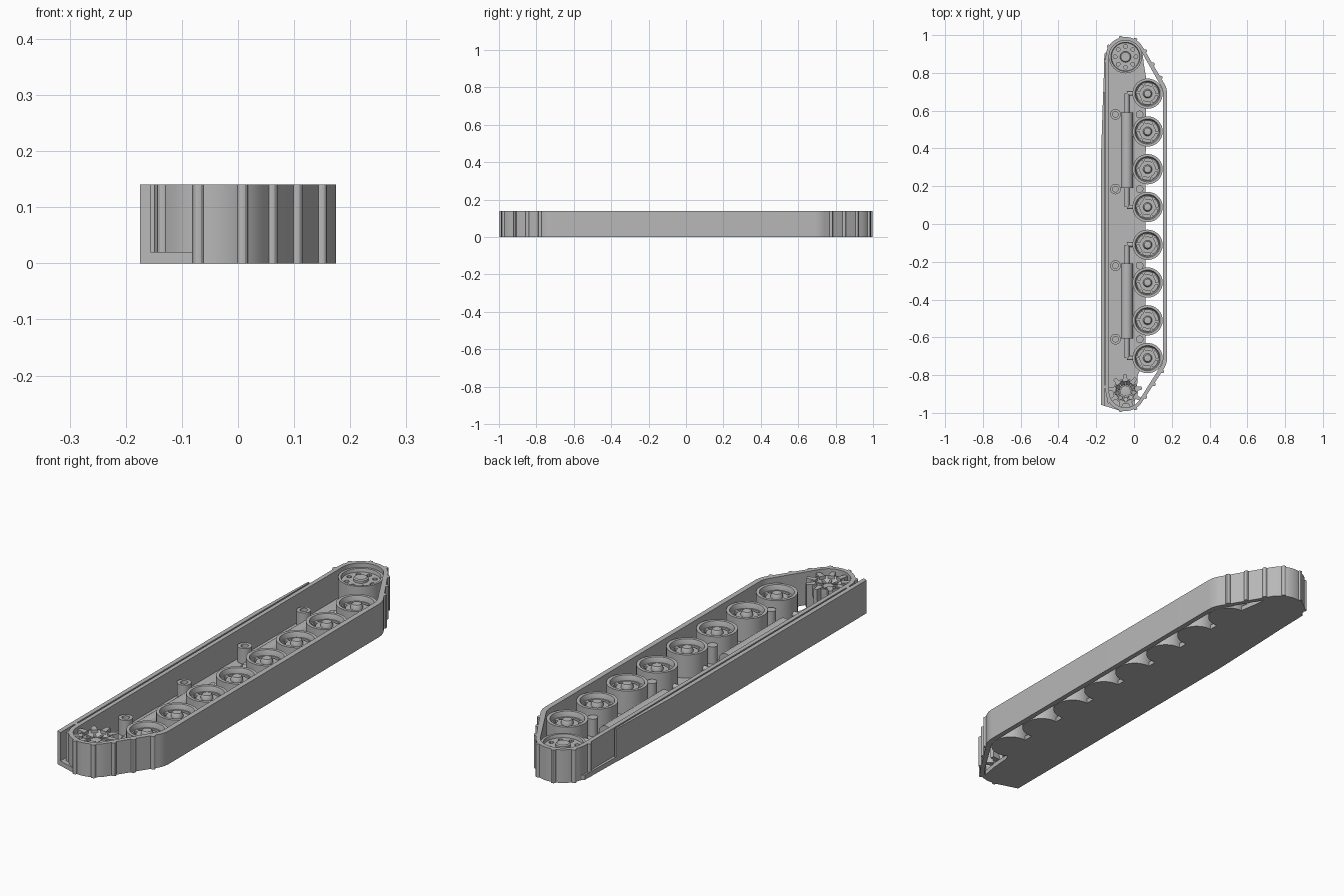
import bpy, bmesh, math
from math import cos, sin, pi, radians
from mathutils import Vector, Matrix
from mathutils.geometry import convex_hull_2d

if "Cube" in bpy.data.objects:
    bpy.data.objects.remove(bpy.data.objects["Cube"])

grey = bpy.data.materials.new("plain_grey")
grey.use_nodes = True
colour = (0.48, 0.48, 0.48, 1)
grey.diffuse_color = colour
grey.node_tree.nodes["Principled BSDF"].inputs["Base Color"].default_value = colour


def finish(name, bm, at=(0, 0, 0)):
    bmesh.ops.recalc_face_normals(bm, faces=bm.faces)
    mesh = bpy.data.meshes.new(name)
    bm.to_mesh(mesh)
    bm.free()
    mesh.materials.append(grey)
    ob = bpy.data.objects.new(name, mesh)
    bpy.context.collection.objects.link(ob)
    ob.location = at
    bpy.ops.object.select_all(action='DESELECT')
    ob.select_set(True)
    bpy.context.view_layer.objects.active = ob
    bpy.ops.object.shade_smooth_by_angle(angle=radians(30))
    return ob


def circle(r, n=32, cx=0, cy=0):
    return [(cx + r * cos(2 * pi * i / n), cy + r * sin(2 * pi * i / n)) for i in range(n)]


def prism(name, loops, z0, z1, at=(0, 0)):
    """Upright solid from an outer loop and any hole loops."""
    bm = bmesh.new()
    edges = []
    for loop in loops:
        vs = [bm.verts.new((x, y, z0)) for x, y in loop]
        edges += [bm.edges.new((vs[i - 1], vs[i])) for i in range(len(vs))]
    bmesh.ops.triangle_fill(bm, edges=edges, use_beauty=True, normal=(0, 0, 1))
    top = bmesh.ops.extrude_face_region(bm, geom=bm.faces[:], use_keep_orig=True)
    bmesh.ops.translate(bm, vec=(0, 0, z1 - z0),
                        verts=[g for g in top["geom"] if isinstance(g, bmesh.types.BMVert)])
    return finish(name, bm, (*at, 0))


def lathe(name, profile, at, n=40):
    """Turned part from (radius, height) points."""
    bm = bmesh.new()
    vs = [bm.verts.new((r, 0, z)) for r, z in profile]
    edges = [bm.edges.new(p) for p in zip(vs, vs[1:])]
    bmesh.ops.spin(bm, geom=vs + edges, cent=(0, 0, 0), axis=(0, 0, 1),
                   angle=2 * pi, steps=n, use_merge=True)
    bmesh.ops.remove_doubles(bm, verts=bm.verts, dist=0.0001)
    return finish(name, bm, (*at, 0))


def rod(name, a, b, r):
    a, b = Vector(a), Vector(b)
    turn = (b - a).to_track_quat('Z', 'Y').to_matrix().to_4x4()
    bm = bmesh.new()
    bmesh.ops.create_cone(bm, cap_ends=True, segments=24, radius1=r, radius2=r,
                          depth=(b - a).length,
                          matrix=Matrix.Translation((a + b) / 2) @ turn)
    return finish(name, bm)


def hull(points):
    return [points[i] for i in convex_hull_2d(points)]


HEIGHT = 0.14
IDLER, SPROCKET = (-0.045, 0.885), (-0.045, -0.885)
WHEEL_X = 0.072
wheel_ys = [s * (0.1 + 0.2 * i) - 0.01 for s in (1, -1) for i in range(4)]

# Track band wrapped around the end wheels and road wheels


def band(end_r, wheel_r):
    return hull(circle(end_r, 48, *IDLER) + circle(end_r, 48, *SPROCKET)
                + circle(wheel_r, 48, WHEEL_X, 0.69) + circle(wheel_r, 48, WHEEL_X, -0.71))


outer, inner = band(0.105, 0.103), band(0.087, 0.081)
prism("track_band", [outer, inner], 0, HEIGHT)

# Cleats spaced along both ends of the track
loop = [Vector(p) for p in outer]
lengths = [(loop[(i + 1) % len(loop)] - p).length for i, p in enumerate(loop)]
total = sum(lengths)


def along(t):
    t %= total
    for i, d in enumerate(lengths):
        if t <= d:
            return loop[i].lerp(loop[(i + 1) % len(loop)], t / d)
        t -= d
    return loop[0]


for side in (-1, 1):
    anchor = Vector((0.005, side * 0.978))
    nearest = min(range(len(loop)), key=lambda i: (loop[i] - anchor).length)
    start = sum(lengths[:nearest])
    for k in range(-4, 5):
        p = along(start + k * 0.081)
        if abs(p.y) > (0.76 if p.x > 0 else 0.82):
            prism("track_cleat", [circle(0.01, 12)], 0, HEIGHT, p)

# Base plate and outer guard wall
prism("base_plate", [[(-0.175, -0.957), (-0.075, -0.988), (0, -0.97), (0.015, -0.88),
                      (0.02, -0.8), (0.06, -0.72), (0.063, 0.78), (0.05, 0.86),
                      (0.045, 0.92), (0, 0.97), (-0.08, 0.97), (-0.157, 0.9),
                      (-0.162, 0.7), (-0.175, 0.35)]], 0, 0.02)
prism("guard_wall", [[(-0.175, -0.957), (-0.156, -0.963), (-0.156, 0.7),
                      (-0.163, 0.7), (-0.175, 0.35)]], 0, HEIGHT)

# Road wheels: dished rim, slotted web and hub


def arc_slot(r0, r1, a0, a1, n=6):
    angles = [a0 + (a1 - a0) * i / n for i in range(n + 1)]
    return ([(r1 * cos(a), r1 * sin(a)) for a in angles]
            + [(r0 * cos(a), r0 * sin(a)) for a in reversed(angles)])


slots = [arc_slot(0.043, 0.056, i * pi / 3, i * pi / 3 + 0.8) for i in range(6)]
for y in wheel_ys:
    at = (WHEEL_X, y)
    lathe("road_wheel", [(0, 0), (0.08, 0), (0.08, 0.118), (0.067, 0.118),
                         (0.061, 0.1), (0.061, 0.075), (0, 0.075)], at)
    prism("wheel_web", [circle(0.062)] + slots, 0.085, 0.097, at)
    lathe("wheel_hub", [(0.024, 0.09), (0.024, 0.105), (0.018, 0.116), (0, 0.118)], at, 24)

# Idler wheel with a ring of holes
lathe("idler_wheel", [(0, 0), (0.087, 0), (0.087, 0.122), (0.077, 0.122),
                      (0.074, 0.11), (0.074, 0.09), (0, 0.09)], IDLER, 48)
holes = [circle(0.01, 12, 0.055 * cos(i * pi / 4), 0.055 * sin(i * pi / 4)) for i in range(8)]
prism("idler_face", [circle(0.075, 48)] + holes, 0.095, 0.108, IDLER)
lathe("idler_hub", [(0.029, 0.1), (0.029, 0.118), (0.024, 0.122), (0, 0.122)], IDLER, 24)

# Drive sprocket: bowl, hub and teeth
lathe("sprocket_bowl", [(0, 0.02), (0.05, 0.02), (0.066, 0.08), (0.066, 0.124),
                        (0.058, 0.124), (0.034, 0.095), (0, 0.095)], SPROCKET)
lathe("sprocket_hub", [(0.027, 0.09), (0.027, 0.108), (0, 0.112)], SPROCKET, 24)
for i in range(9):
    a = 2 * pi * i / 9 + 0.2
    tooth = prism("sprocket_tooth", [[(0.05, -0.013), (0.088, -0.008),
                                      (0.088, 0.008), (0.05, 0.013)]], 0.03, 0.128, SPROCKET)
    tooth.rotation_euler.z = a
    rib = prism("sprocket_rib", [[(0.02, -0.004), (0.06, -0.004),
                                  (0.06, 0.004), (0.02, 0.004)]], 0.09, 0.112, SPROCKET)
    rib.rotation_euler.z = a

# Suspension: dampers, push rods, arms, bosses and stops
for lo, hi, end_lo, end_hi in ((0.19, 0.59, 0.09, 0.69), (-0.605, -0.21, -0.71, -0.11)):
    rod("damper_cylinder", (-0.038, lo, 0.046), (-0.038, hi, 0.046), 0.032)
    rod("push_rod", (-0.038, end_lo, 0.046), (-0.038, end_hi, 0.046), 0.013)
    for y in (end_lo, end_hi):
        rod("swing_arm", (-0.038, y, 0.046), (WHEEL_X, y, 0.046), 0.011)
    for y in (lo - 0.005, hi - 0.01):
        prism("mount_boss", [circle(0.028, 24), circle(0.015, 24)], 0.01, 0.085, (-0.098, y))
        prism("bump_stop", [circle(0.02, 24)], 0.01, 0.093, (0.03, y))
